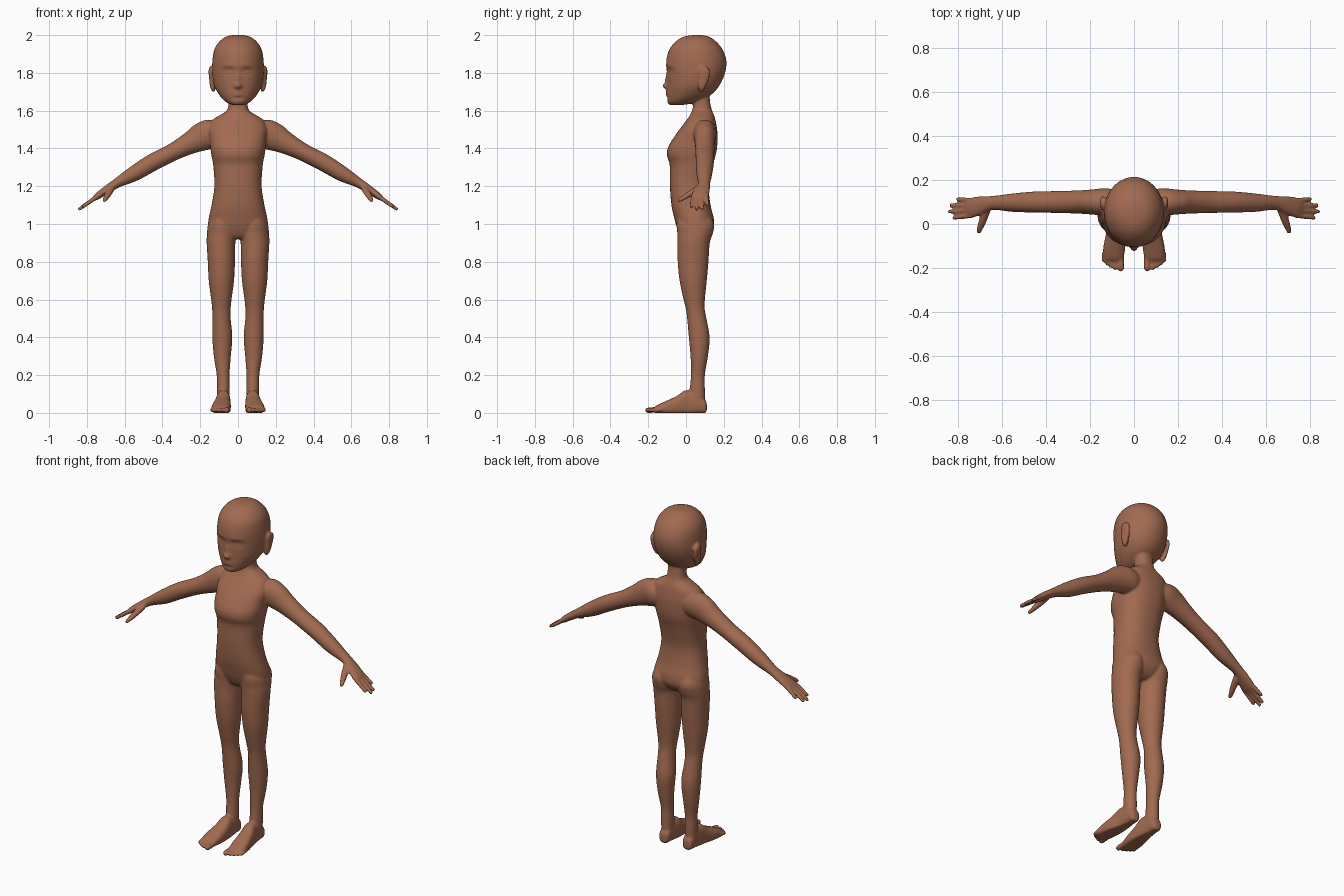
import bpy, bmesh, math
from mathutils import Vector

bm = bmesh.new()
X, Y, Z = Vector((1, 0, 0)), Vector((0, 1, 0)), Vector((0, 0, 1))


def catmull(a, b, c, d, t):
    return 0.5 * (2*b + (c - a)*t + (2*a - 5*b + 4*c - d)*t*t + (3*b - a - 3*c + d)*t**3)


def loft(secs, U=X, V=Y, side=1, n=32, steps=5, power=2.0, shape=None):
    """Closed tube through sections (x, y, z, half size on U, half size on V)."""
    rows = []
    for i in range(len(secs) - 1):
        q = [secs[max(0, min(len(secs) - 1, i + k))] for k in (-1, 0, 1, 2)]
        for s in range(steps):
            rows.append([catmull(*v, s / steps) for v in zip(*q)])
    rows.append(secs[-1])
    rings = []
    for x, y, z, a, b in rows:
        ring = []
        for j in range(n):
            t = 2 * math.pi * j / n
            c, s = math.cos(t), math.sin(t)
            c = math.copysign(abs(c) ** (2 / power), c)
            s = math.copysign(abs(s) ** (2 / power), s)
            p = Vector((x, y, z)) + U * (max(a, .002) * c) + V * (max(b, .002) * s)
            if shape:
                p = shape(p)
            p.x *= side
            p.z = max(p.z, 0)
            ring.append(bm.verts.new(p))
        rings.append(ring)
    faces = [bm.faces.new(rings[0]), bm.faces.new(rings[-1])]
    for r0, r1 in zip(rings, rings[1:]):
        for j in range(n):
            k = (j + 1) % n
            faces.append(bm.faces.new((r0[j], r0[k], r1[k], r1[j])))
    bmesh.ops.recalc_face_normals(bm, faces=faces)


def digit(p0, p1, r0, r1, U, V, side):
    """Finger or toe with a rounded tip."""
    p0, p1 = Vector(p0), Vector(p1)
    tip = (p1 - p0).normalized() * r1
    loft([(*p0, r0, r0), (*(p0.lerp(p1, .5)), r0*.95, r0*.95), (*(p1 - tip), r1, r1),
          (*(p1 - tip*.4), r1*.8, r1*.8), (*p1, r1*.3, r1*.3)], U, V, side, 14, 3)


def upright(rows):
    """Rows of (z, front y, back y, half width, centre x) to loft sections."""
    return [(cx, (f + b) / 2, z, w, (b - f) / 2) for z, f, b, w, cx in rows]


def face(p):
    """Soft relief of nose, eyes and lips on the front of the head."""
    if p.y > .02:
        return p
    x, z = abs(p.x), p.z

    def g(cx, cz, sx, sz):
        return math.exp(-((x - cx) / sx) ** 2 - ((z - cz) / sz) ** 2)
    p.y += (-.026 * g(0, 1.73, .019, .015) - .012 * g(0, 1.765, .014, .03)
            + .014 * g(.05, 1.808, .03, .017) - .009 * g(.05, 1.805, .019, .009)
            - .004 * g(.05, 1.84, .04, .01)
            - .010 * g(0, 1.69, .032, .014) + .008 * g(0, 1.69, .03, .0045)
            + .005 * g(0, 1.668, .03, .007))
    return p


# Head
loft(upright([(2.0, .035, .085, .03, 0), (1.992, -.01, .12, .062, 0), (1.97, -.05, .155, .095, 0),
              (1.93, -.085, .19, .123, 0), (1.88, -.102, .211, .134, 0), (1.83, -.104, .213, .137, 0),
              (1.78, -.099, .2, .135, 0), (1.73, -.099, .175, .125, 0), (1.69, -.1, .14, .104, 0),
              (1.66, -.1, .09, .08, 0), (1.64, -.097, .04, .055, 0), (1.63, -.085, -.02, .03, 0)]),
     n=72, steps=8, shape=face)

# Torso and neck
loft(upright([(1.75, .03, .13, .05, 0), (1.68, .035, .125, .05, 0), (1.63, .037, .13, .051, 0),
              (1.6, .032, .138, .06, 0), (1.575, .02, .148, .098, 0), (1.55, .003, .156, .135, 0),
              (1.5, -.035, .165, .155, 0), (1.45, -.07, .167, .15, 0), (1.4, -.097, .164, .146, 0),
              (1.36, -.1, .156, .14, 0), (1.31, -.086, .142, .131, 0), (1.2, -.085, .121, .125, 0),
              (1.1, -.077, .13, .14, 0), (1.03, -.062, .147, .155, 0), (.98, -.048, .146, .155, 0),
              (.94, -.03, .12, .11, 0), (.92, -.01, .09, .06, 0)]), n=48, power=2.3)

for side in (1, -1):
    # Ear
    loft([(.128, .082, 1.70, .008, .008), (.135, .084, 1.725, .013, .02), (.139, .093, 1.77, .014, .03),
          (.143, .096, 1.81, .013, .031), (.142, .094, 1.832, .009, .017), (.141, .093, 1.838, .003, .006)],
         side=side, n=20)
    # Leg
    loft(upright([(1.06, -.04, .12, .05, .08), (1.0, -.05, .149, .074, .084), (.95, -.046, .142, .079, .085),
                  (.9, -.045, .126, .076, .09), (.8, -.044, .119, .072, .088), (.7, -.034, .11, .067, .088),
                  (.6, -.013, .1, .054, .088), (.55, -.001, .099, .049, .088), (.5, .006, .108, .048, .087),
                  (.4, .015, .125, .053, .083), (.3, .024, .116, .045, .083), (.2, .026, .1, .034, .079),
                  (.12, .02, .1, .034, .078), (.05, .02, .1, .032, .078)]), side=side, n=36)
    # Foot and toes
    loft([(.077, .11, .03, .015, .02), (.077, .1, .035, .029, .037), (.077, .06, .05, .034, .055),
          (.078, 0, .05, .038, .07), (.083, -.05, .035, .045, .054), (.09, -.11, .025, .05, .036),
          (.093, -.155, .018, .045, .022), (.093, -.17, .015, .036, .013)], X, Z, side, 32, power=2.5)
    for x, tip, r in ((.06, -.216, .016), (.086, -.21, .011), (.105, -.2, .0105),
                      (.122, -.188, .010), (.137, -.174, .010)):
        digit((x, -.13, .018), (x, tip, .013), r, r * .95, X, Z, side)
    # Arm and palm
    U = Vector((.5, 0, .866))
    loft([(.05, .095, 1.5, .04, .045), (.12, .1, 1.483, .08, .062), (.19, .1, 1.46, .076, .057),
          (.25, .1, 1.43, .06, .053), (.34, .1, 1.383, .047, .05), (.45, .1, 1.327, .046, .048),
          (.55, .097, 1.267, .041, .042), (.64, .096, 1.217, .026, .032), (.69, .086, 1.185, .022, .041),
          (.74, .074, 1.15, .018, .047), (.765, .073, 1.132, .011, .042)], U, Y, side)
    # Fingers and thumb
    for y0, x1, y1, z1 in ((.039, .826, .028, 1.088), (.062, .846, .056, 1.075),
                           (.084, .84, .085, 1.079), (.106, .808, .114, 1.1)):
        digit((.735, y0, 1.153), (x1, y1, z1), .012, .0095, U, Y, side)
    digit((.668, .07, 1.19), (.71, -.043, 1.122), .019, .012, Vector((.9, .4, 0)), Z, side)

# Fuse all parts into one smooth skin
mesh = bpy.data.meshes.new("body")
bm.to_mesh(mesh)
bm.free()
body = bpy.data.objects.new("body", mesh)
bpy.context.collection.objects.link(body)
skin = bpy.data.materials.new("brown skin")
skin.diffuse_color = (.36, .145, .08, 1)
mesh.materials.append(skin)
remesh = body.modifiers.new("fuse", 'REMESH')
remesh.mode = 'VOXEL'
remesh.voxel_size = .0058
remesh.use_smooth_shade = True
smooth = body.modifiers.new("soften", 'SMOOTH')
smooth.factor = .5
smooth.iterations = 4
